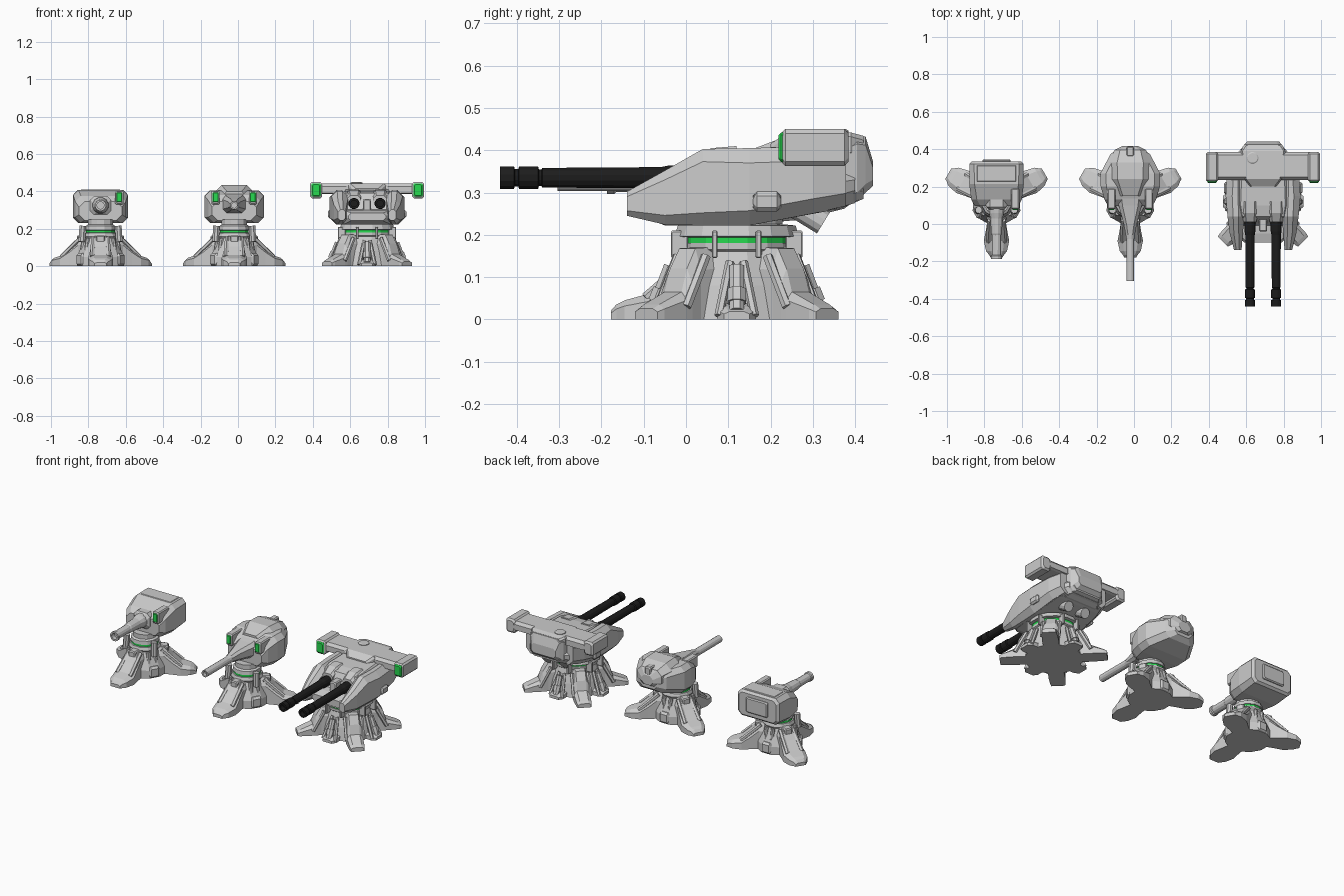
import bpy, bmesh
from math import sin, cos, pi, radians
from mathutils import Matrix, Vector


def material(name, col):
    m = bpy.data.materials.new(name)
    m.diffuse_color = (*col, 1)
    return m


GREEN = material("green_light", (0.02, 0.7, 0.08))
BLACK = material("gun_black", (0.012, 0.012, 0.012))
I = Matrix.Identity(4)


def loft(name, rings, mat=None, mtx=I):
    """Skin a list of equal-count rings and cap both ends."""
    bm = bmesh.new()
    vs = [[bm.verts.new(mtx @ Vector(p)) for p in r] for r in rings]
    n = len(rings[0])
    for a, b in zip(vs, vs[1:]):
        for i in range(n):
            bm.faces.new((a[i], a[(i + 1) % n], b[(i + 1) % n], b[i]))
    bm.faces.new(vs[0])
    bm.faces.new(vs[-1][::-1])
    bmesh.ops.recalc_face_normals(bm, faces=bm.faces)
    me = bpy.data.meshes.new(name)
    bm.to_mesh(me)
    bm.free()
    ob = bpy.data.objects.new(name, me)
    bpy.context.collection.objects.link(ob)
    if mat:
        me.materials.append(mat)
    return ob


def lathe(name, prof, segs, mtx, mat=None):
    rings = [[(r * cos(2 * pi * (i + .5) / segs), r * sin(2 * pi * (i + .5) / segs), z)
              for i in range(segs)] for r, z in prof]
    return loft(name, rings, mat, mtx)


def hull(name, secs, mat=None, mtx=I):
    """Chamfered box lofted along y; section = (y, x0, x1, z0, z1, chamfer)."""
    rings = []
    for y, a, b, c, d, k in secs:
        rings.append([(a + k, y, c), (b - k, y, c), (b, y, c + k), (b, y, d - k),
                      (b - k, y, d), (a + k, y, d), (a, y, d - k), (a, y, c + k)])
    return loft(name, rings, mat, mtx)


def sym(name, secs, mtx):
    return hull(name, [(y, -h, h, c, d, k) for y, h, c, d, k in secs], None, mtx)


def box(name, x0, x1, y0, y1, z0, z1, mtx=I, mat=None, k=.006):
    return hull(name, [(y0, x0 + k, x1 - k, z0 + k, z1 - k, k), (y0 + k, x0, x1, z0, z1, k),
                       (y1 - k, x0, x1, z0, z1, k), (y1, x0 + k, x1 - k, z0 + k, z1 - k, k)], mat, mtx)


def leg(name, secs, mtx, ang):
    """Foot lofted outward; section = (r, half width, top height)."""
    rings = [[(r, -w, 0), (r, w, 0), (r, w, z * .7), (r, w * .6, z), (r, -w * .6, z), (r, -w, z * .7)]
             for r, w, z in secs]
    return loft(name, rings, None, mtx @ Matrix.Rotation(radians(ang), 4, 'Z'))


def rod(name, p, q, r, mtx, mat=None, segs=8):
    p, q = Vector(p), Vector(q)
    rot = (q - p).to_track_quat('Z', 'Y').to_matrix().to_4x4()
    return lathe(name, [(r, 0), (r, (q - p).length)], segs, mtx @ Matrix.Translation(p) @ rot, mat)


def gun(name, x, y, z, prof, mtx, mat=None, segs=12):
    return lathe(name, prof, segs, mtx @ Matrix.Translation((x, y, z)) @ Matrix.Rotation(pi / 2, 4, 'X'), mat)


def tripod(tag, cx):
    """Three-legged pedestal shared by the two smaller turrets."""
    m = Matrix.Translation((cx, .12, 0))
    lathe(tag + "_pedestal", [(.13, 0), (.13, .05), (.105, .11), (.09, .15), (.095, .16), (.088, .178),
                              (.07, .18), (.07, .19), (.085, .193), (.082, .215), (.07, .222), (.07, .25)], 12, m)
    lathe(tag + "_glow_ring", [(.08, .179), (.08, .192)], 12, m, GREEN)
    for a in (30, 150, 270):
        leg(tag + "_leg", [(.04, .06, .165), (.11, .05, .16), (.16, .058, .105), (.21, .068, .06),
                           (.265, .056, .045), (.285, .04, .035), (.298, .032, .02)], m, a)
        ma = m @ Matrix.Rotation(radians(a), 4, 'Z')
        for s in (-1, 1):
            rod(tag + "_leg_rail", (.10, s * .038, .15), (.215, s * .045, .05), .013, ma, None, 6)
        box(tag + "_leg_housing", .08, .135, -.024, .024, .10, .165, ma)
        # stub between the legs with a piston
        mb = m @ Matrix.Rotation(radians(a + 60), 4, 'Z')
        box(tag + "_side_block", .08, .135, -.035, .035, 0, .07, mb, None, .012)
        for s in (-1, 1):
            rod(tag + "_piston", (.105, s * .022, .06), (.09, s * .022, .15), .012, mb)
    for s in (-1, 1):
        rod(tag + "_actuator", (s * .1, -.05, .13), (s * .095, -.045, .215), .019, m)


def sensor(tag, x, m):
    box(tag + "_sensor_box", x - .022, x + .022, .08, .19, .33, .403, m)
    box(tag + "_sensor_light", x - .015, x + .015, .074, .09, .343, .395, m, GREEN, .003)


# Small turret: boxy head, single gun
tripod("small", -.735)
A = Matrix.Translation((-.735, 0, 0))
sym("small_head", [(.335, .13, .255, .395, .02), (.322, .145, .243, .408, .025), (.215, .146, .23, .408, .028),
                   (.13, .135, .232, .375, .03), (.095, .115, .245, .345, .03)], A)
box("small_rear_plate", -.075, .075, .32, .346, .28, .375, A)
box("small_roof_panel", -.105, .105, .225, .315, .40, .411, A, None, .004)
box("small_gun_mantlet", -.055, .055, .07, .2, .275, .375, A, None, .02)
gun("small_gun", 0, .09, .325, [(.045, 0), (.042, .03), (.034, .06), (.03, .14), (.026, .15), (.025, .255),
                                (.03, .26), (.03, .277), (.019, .277), (.019, .25)], A)
sensor("small", .1, A)

# Medium turret: rounded faceted head, long tapered gun
tripod("medium", -.02)
B = Matrix.Translation((-.02, 0, 0))
sym("medium_head", [(.405, .06, .285, .375, .02), (.375, .105, .262, .395, .03), (.27, .16, .235, .405, .03),
                    (.2, .158, .23, .405, .03), (.13, .138, .232, .38, .03), (.095, .118, .245, .345, .03)], B)
sym("medium_dome", [(.418, .04, .31, .37, .02), (.395, .085, .3, .405, .03), (.33, .11, .3, .43, .04),
                    (.24, .108, .3, .434, .04), (.15, .07, .3, .4, .03)], B)
box("medium_roof_fin", -.02, .02, .36, .415, .37, .42, B)
sym("medium_gun_mantlet", [(.2, .07, .28, .395, .02), (.1, .062, .285, .375, .02),
                           (0, .035, .297, .36, .015), (-.06, .024, .305, .348, .012)], B)
gun("medium_gun", 0, 0, .325, [(.03, 0), (.025, .06), (.022, .08), (.022, .304), (.014, .304), (.014, .28)], B)
for s in (-1, 1):
    sensor("medium", s * .1, B)

# Large turret: pedestal
C = Matrix.Translation((.69, 0, 0))
P = Matrix.Translation((.69, .12, 0))
lathe("large_pedestal", [(.165, 0), (.15, .08), (.125, .16), (.132, .165), (.132, .18), (.12, .182), (.12, .193),
                         (.15, .196), (.142, .222), (.11, .225), (.11, .24)], 16, P)
lathe("large_glow_ring", [(.13, .181), (.13, .194)], 16, P, GREEN)
for q in range(4):
    # broad diagonal leg
    leg("large_leg", [(.08, .055, .172), (.165, .045, .168), (.195, .047, .12), (.213, .047, .065),
                      (.285, .043, .035), (.303, .038, .025)], P, 45 + 90 * q)
    md = P @ Matrix.Rotation(radians(45 + 90 * q), 4, 'Z')
    for s in (-1, 1):
        rod("large_leg_rail", (.15, s * .047, .15), (.215, s * .047, .03), .012, md, None, 6)
    # narrow leg with frame and piston
    mp = P @ Matrix.Rotation(radians(90 * q), 4, 'Z')
    leg("large_narrow_foot", [(.1, .046, .05), (.19, .046, .03), (.215, .03, .018)], mp, 0)
    rod("large_piston", (.195, 0, .02), (.155, 0, .125), .019, mp)
    rod("large_piston_collar", (.188, 0, .04), (.176, 0, .07), .024, mp)
    for s in (-1, 1):
        rod("large_piston_frame", (.195, s * .042, .008), (.135, s * .016, .135), .011, mp, None, 6)
        box("large_bracket", .115, .156, s * .052 - .007, s * .052 + .007, .145, .21, mp, None, .003)

# Large turret: hull, cheeks and centre block
sym("large_lower_hull", [(-.1, .10, .243, .285, .015), (-.05, .15, .222, .3, .02), (.15, .19, .222, .32, .03),
                         (.33, .175, .255, .35, .03), (.4, .12, .275, .36, .03)], C)
sym("large_centre_block", [(-.01, .12, .27, .3, .01), (.04, .13, .26, .39, .02), (.1, .14, .26, .402, .02),
                           (.36, .13, .26, .415, .02), (.42, .10, .285, .43, .02)], C)
sym("large_rear_housing", [(.36, .125, .27, .415, .02), (.405, .115, .28, .435, .02), (.425, .1, .3, .432, .02),
                           (.442, .085, .315, .375, .015)], C)
for s in (-1, 1):
    def side(secs):
        return [(y, min(s * a, s * b), max(s * a, s * b), c, d, k) for y, a, b, c, d, k in secs]
    hull("large_cheek", side([(-.14, .115, .155, .245, .302, .012), (-.05, .108, .178, .224, .352, .022),
                              (.04, .1, .19, .222, .403, .03), (.15, .1, .2, .222, .405, .035),
                              (.3, .1, .19, .25, .41, .035), (.378, .09, .165, .268, .41, .03)]), None, C)
    box("large_side_panel", *sorted((s * .185, s * .21)), .158, .225, .255, .302, C, None, .01)
    # twin guns
    gun("large_gun", s * .07, .09, .335,
        [(.03, 0), (.03, .13), (.026, .15), (.024, .43), (.02, .432), (.02, .438), (.028, .44), (.028, .485),
         (.021, .487), (.021, .495), (.028, .497), (.028, .53), (.017, .53), (.017, .5)], C, BLACK)
    hull("large_gun_shroud", side([(.01, .035, .105, .295, .378, .015), (.06, .03, .11, .29, .405, .015),
                                   (.12, .03, .11, .29, .41, .015)]), None, C)
    # rear thrusters below the hull
    rod("large_exhaust", (s * .06, .24, .28), (s * .06, .325, .228), .03, C, None, 12)
    # rangefinder ends
    box("large_sensor_pod", *sorted((s * .24, s * .305)), .225, .385, .363, .45, C, None, .01)
    box("large_sensor_light", *sorted((s * .247, s * .298)), .219, .235, .372, .442, C, GREEN, .006)
    hull("large_sensor_arm", side([(.235, .1, .25, .39, .425, .01), (.25, .08, .25, .385, .442, .01),
                                   (.37, .08, .25, .385, .442, .01), (.385, .1, .25, .39, .425, .01)]), None, C)
sym("large_rangefinder_centre", [(.2, .07, .39, .415, .01), (.24, .1, .385, .442, .01), (.39, .12, .385, .442, .01),
                                 (.42, .1, .385, .434, .01)], C)
box("large_centre_rib", -.022, .022, -.04, .2, .28, .36, C)
lathe("large_hatch", [(.032, .43), (.032, .446), (.026, .45)], 16, Matrix.Translation((.634, .353, 0)))
